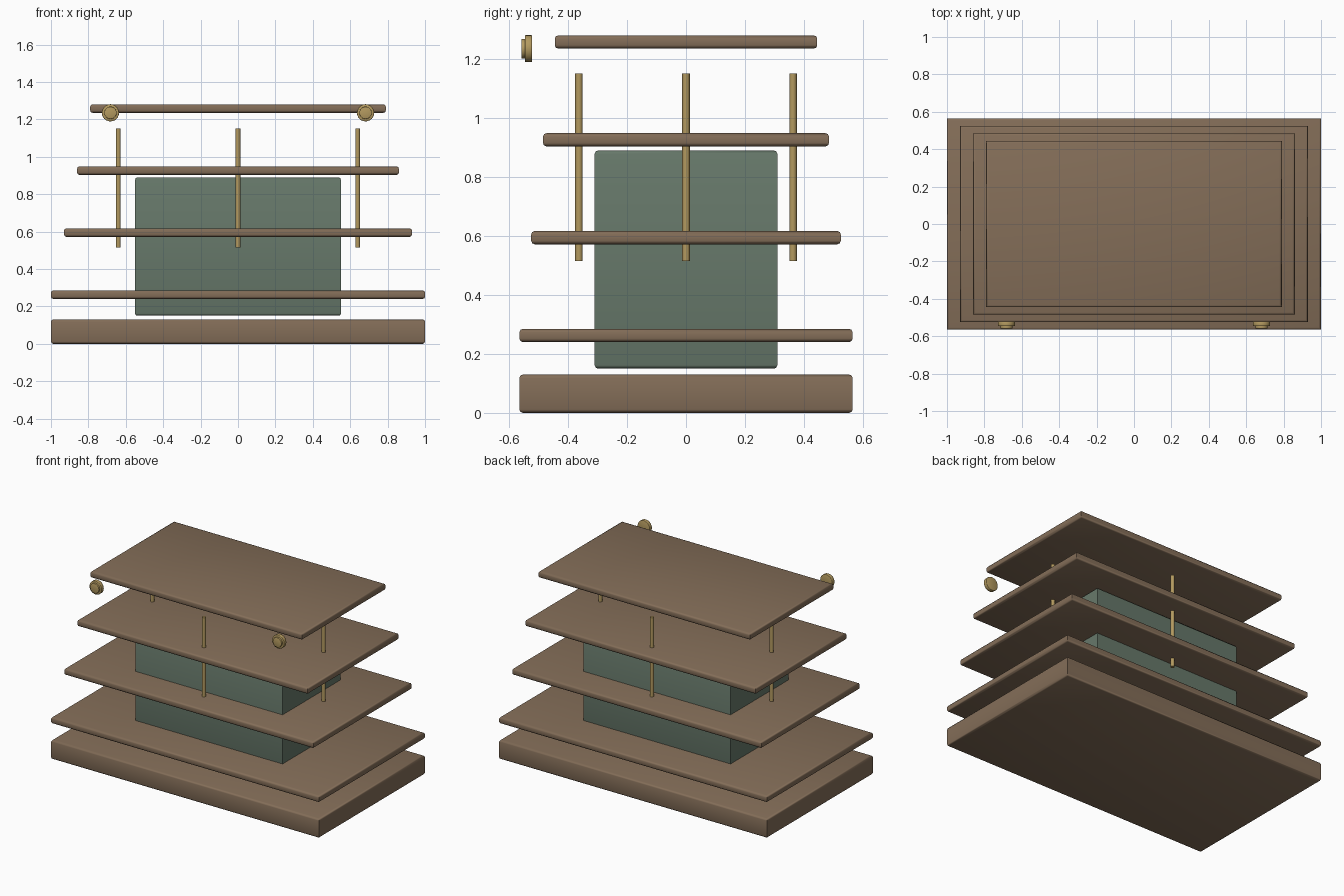
import bpy, bmesh, math
from mathutils import Matrix

if "Cube" in bpy.data.objects:
    bpy.data.objects.remove(bpy.data.objects["Cube"])


def material(name, rgb):
    m = bpy.data.materials.new(name)
    m.diffuse_color = (*rgb, 1)
    m.use_nodes = True
    m.node_tree.nodes["Principled BSDF"].inputs["Base Color"].default_value = m.diffuse_color
    return m


WOOD = material("brown wood", (0.23, 0.155, 0.098))
GREEN = material("muted green", (0.135, 0.19, 0.145))
BRASS = material("brass", (0.45, 0.32, 0.115))


def finish(bm, name, mat, loc):
    mesh = bpy.data.meshes.new(name)
    bm.to_mesh(mesh)
    bm.free()
    mesh.materials.append(mat)
    ob = bpy.data.objects.new(name, mesh)
    ob.location = loc
    bpy.context.collection.objects.link(ob)
    bpy.ops.object.select_all(action='DESELECT')
    ob.select_set(True)
    bpy.context.view_layer.objects.active = ob
    bpy.ops.object.shade_smooth_by_angle(angle=math.radians(50))
    return ob


def slab(name, mat, hx, hy, z0, z1, bevel=0.012):
    # Box with rounded horizontal edges and crisp vertical corners
    bm = bmesh.new()
    bmesh.ops.create_cube(bm, size=1, matrix=Matrix.Diagonal((2 * hx, 2 * hy, z1 - z0, 1)))
    edges = [e for e in bm.edges if abs(e.verts[0].co.z - e.verts[1].co.z) < 1e-5]
    bmesh.ops.bevel(bm, geom=edges, offset=bevel, segments=2, profile=0.5, affect='EDGES')
    return finish(bm, name, mat, (0, 0, (z0 + z1) / 2))


def rod(name, r, depth, loc, sides, rot=Matrix(), bevel=0):
    bm = bmesh.new()
    bmesh.ops.create_cone(bm, cap_ends=True, segments=sides, radius1=r, radius2=r, depth=depth)
    if bevel:
        rims = [e for e in bm.edges if abs(e.verts[0].co.z - e.verts[1].co.z) < 1e-5]
        bmesh.ops.bevel(bm, geom=rims, offset=bevel, segments=2, profile=0.5, affect='EDGES')
    bmesh.ops.transform(bm, matrix=rot, verts=bm.verts)
    return finish(bm, name, BRASS, loc)


# Plinth, inner core and four shrinking shelves
slab("base", WOOD, 1.0, 0.565, 0, 0.13)
slab("core", GREEN, 0.55, 0.31, 0.15, 0.89)
for i in range(4):
    z = 0.2625 + i * 0.3317
    slab(f"shelf_{i + 1}", WOOD, 1.0 - 0.07 * i, 0.565 - 0.04 * i, z - 0.0225, z + 0.0225)

# Four slim posts, one at the middle of each side
for side, x, y in (("left", -0.64, 0), ("right", 0.64, 0), ("front", 0, -0.363), ("back", 0, 0.363)):
    rod(f"{side}_post", 0.0128, 0.636, (x, y, 0.833), 12)

# Round front knobs: disc with a smaller cap
face_front = Matrix.Rotation(math.pi / 2, 4, 'X')
for side, x in (("left", -0.682), ("right", 0.682)):
    rod(f"{side}_knob_disc", 0.046, 0.025, (x, -0.534, 1.235), 24, face_front, 0.003)
    rod(f"{side}_knob_cap", 0.033, 0.02, (x, -0.548, 1.235), 24, face_front, 0.002)
